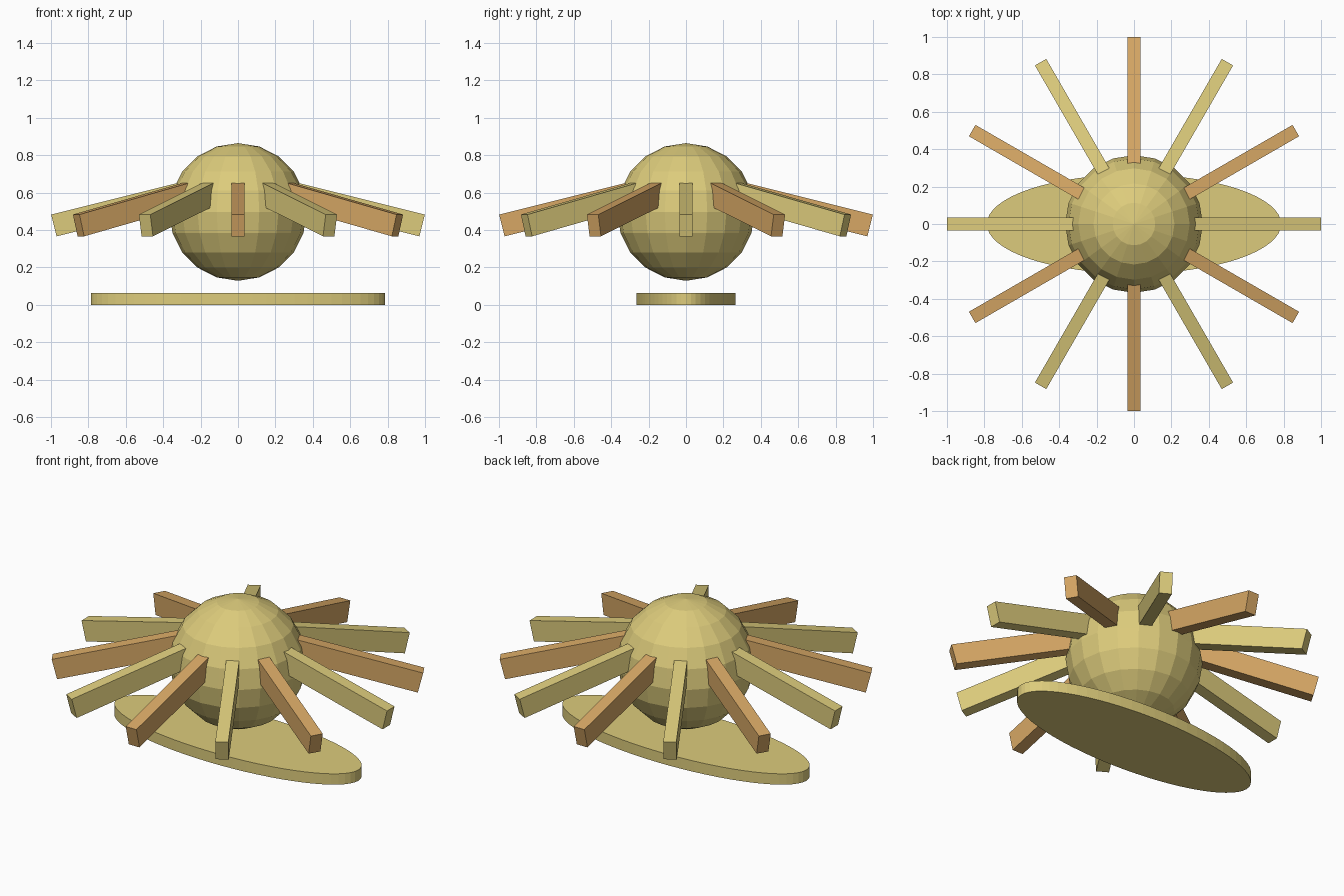
import bpy
import bmesh
from math import cos, sin, pi, radians
from mathutils import Matrix, Vector

cube = bpy.data.objects.get("Cube")
if cube:
    bpy.data.objects.remove(cube, do_unlink=True)


def make_material(name, rgb):
    mat = bpy.data.materials.new(name)
    mat.use_nodes = True
    mat.diffuse_color = (*rgb, 1)
    mat.node_tree.nodes["Principled BSDF"].inputs["Base Color"].default_value = (*rgb, 1)
    return mat


def add_object(name, bm, mat):
    mesh = bpy.data.meshes.new(name)
    bm.to_mesh(mesh)
    bm.free()
    mesh.materials.append(mat)
    obj = bpy.data.objects.new(name, mesh)
    bpy.context.collection.objects.link(obj)
    return obj


yellow = make_material("pale_yellow", (0.72, 0.60, 0.20))
orange = make_material("warm_orange", (0.68, 0.39, 0.13))

# Faceted central ball
bm = bmesh.new()
bmesh.ops.create_uvsphere(bm, u_segments=20, v_segments=10, radius=0.368,
                          matrix=Matrix.Translation((0, 0, 0.497)))
add_object("ball", bm, yellow)

# Flat oval base
bm = bmesh.new()
bmesh.ops.create_cone(bm, cap_ends=True, segments=64, radius1=1, radius2=1, depth=1,
                      matrix=Matrix.Translation((0, 0, 0.032))
                      @ Matrix.Diagonal((0.787, 0.265, 0.064, 1)))
add_object("oval_base", bm, yellow)

# Ring of drooping bars in alternating colours
tilt = radians(14)
length, width, height = 0.695, 0.07, 0.12
outer_top = Vector((0.999, 0, 0.483))
along = Vector((cos(tilt), 0, -sin(tilt)))
up = Vector((sin(tilt), 0, cos(tilt)))
centre = outer_top - along * length / 2 - up * height / 2
for i in range(12):
    bm = bmesh.new()
    bmesh.ops.create_cube(bm, size=1, matrix=Matrix.Rotation(i * pi / 6, 4, 'Z')
                          @ Matrix.Translation(centre)
                          @ Matrix.Rotation(tilt, 4, 'Y')
                          @ Matrix.Diagonal((length, width, height, 1)))
    add_object(f"ray_{i + 1}", bm, orange if i % 2 else yellow)
